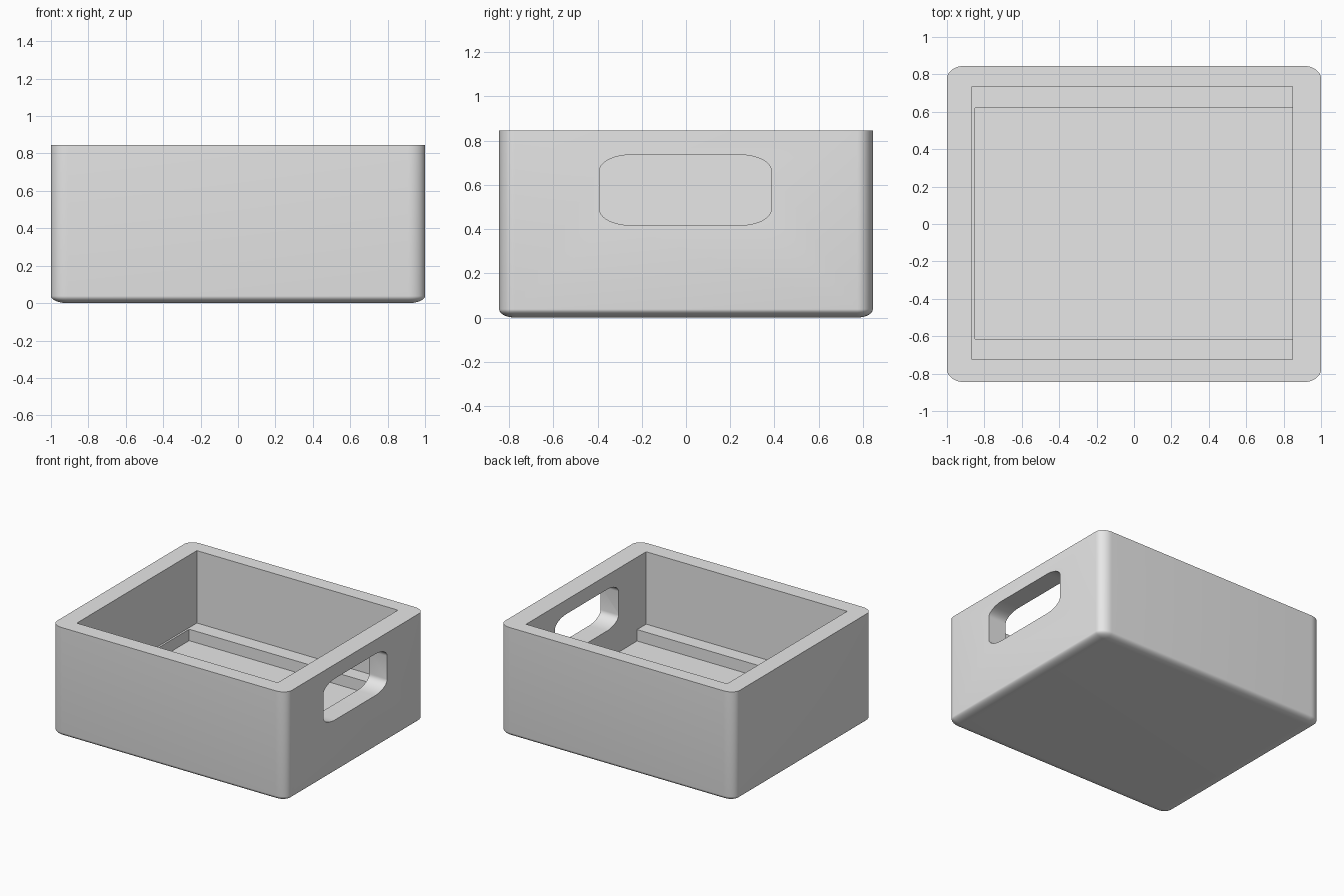
import bpy, bmesh, math
from mathutils import Vector

if "Cube" in bpy.data.objects:
    bpy.data.objects.remove(bpy.data.objects["Cube"], do_unlink=True)

grey = bpy.data.materials.new("light_grey")
grey.use_nodes = True
grey.diffuse_color = (0.8, 0.8, 0.8, 1)
grey.node_tree.nodes["Principled BSDF"].inputs["Base Color"].default_value = (0.8, 0.8, 0.8, 1)


def block(name, low, high, radii=None, pick=None, segments=10):
    """Box between two corners; picked edges get an elliptical rounding."""
    low, high = Vector(low), Vector(high)
    scale = Vector(radii or (1, 1, 1))
    bm = bmesh.new()
    bmesh.ops.create_cube(bm, size=1)
    for v in bm.verts:
        for i in range(3):
            v.co[i] *= (high[i] - low[i]) / scale[i]
    if pick:
        edges = [e for e in bm.edges if pick(e)]
        bmesh.ops.bevel(bm, geom=edges, offset=1, offset_type='OFFSET',
                        segments=segments, profile=0.5, affect='EDGES')
    bmesh.ops.scale(bm, vec=scale, verts=bm.verts)
    bmesh.ops.translate(bm, vec=(low + high) / 2, verts=bm.verts)
    mesh = bpy.data.meshes.new(name)
    bm.to_mesh(mesh)
    bm.free()
    mesh.materials.append(grey)
    obj = bpy.data.objects.new(name, mesh)
    bpy.context.collection.objects.link(obj)
    return obj


def carve(target, cutter):
    cutter.hide_render = True
    mod = target.modifiers.new("carve", 'BOOLEAN')
    mod.operation = 'DIFFERENCE'
    mod.solver = 'EXACT'
    mod.object = cutter
    bpy.context.view_layer.objects.active = target
    bpy.ops.object.modifier_apply(modifier=mod.name)
    bpy.data.objects.remove(cutter, do_unlink=True)


# Solid body, rounded everywhere except around the flat rim
crate = block("crate_body", (-1, -0.845, 0), (1, 0.845, 0.845),
              (0.09, 0.07, 0.038), lambda e: not all(v.co.z > 0 for v in e.verts))

# Recessed floor between two ledges, then the main cavity
carve(crate, block("floor_recess", (-0.85, -0.615, 0.2), (0.847, 0.62, 0.5)))
carve(crate, block("main_cavity", (-0.865, -0.725, 0.288), (0.847, 0.735, 1)))

# Rounded handle slot through one side wall
carve(crate, block("handle_slot", (0.7, -0.39, 0.417), (1.2, 0.385, 0.736),
                   (1, 0.145, 0.07),
                   lambda e: abs(e.verts[0].co.x - e.verts[1].co.x) > 0.1))

# Smooth roundings, sharp rims
bpy.ops.object.select_all(action='DESELECT')
crate.select_set(True)
bpy.context.view_layer.objects.active = crate
bpy.ops.object.shade_smooth_by_angle(angle=math.radians(30))
